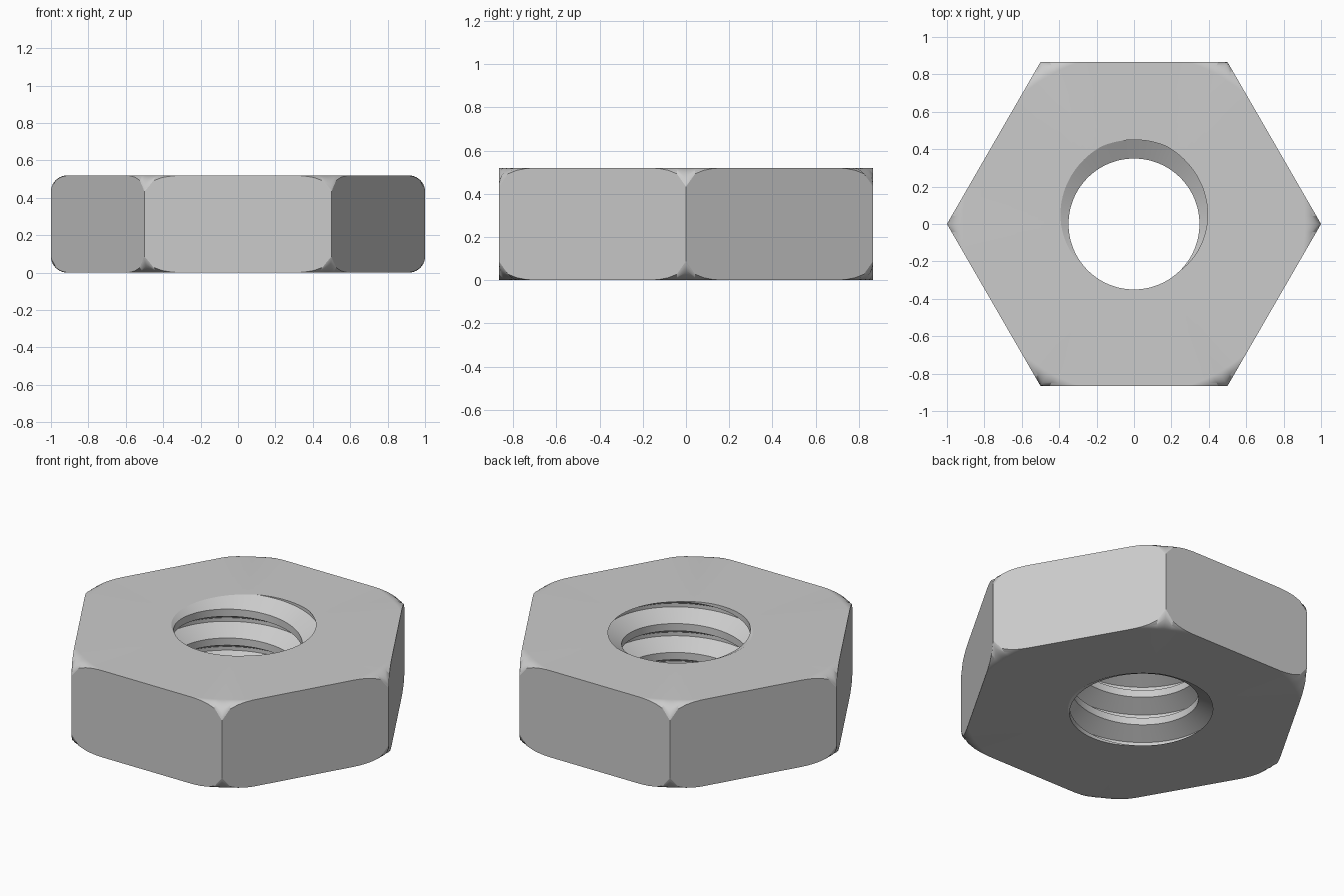
import bpy, bmesh, math

cube = bpy.data.objects.get("Cube")
if cube:
    bpy.data.objects.remove(cube, do_unlink=True)

APOTHEM = math.sqrt(3) / 2      # centre to flat, corners at radius 1
HEIGHT = 0.52
FILLET = 0.087                  # rounding of the hexagon corners
PITCH = HEIGHT / 3
MINOR, MAJOR = 0.35, 0.45       # thread crest and root radii
COLUMNS = 144                   # lines up with hexagon corners and thread edges
STEPS = 10

ROOT, CREST = 1 / 16, 3 / 8     # half widths of the groove, in pitches


def thread_radius(phase):
    """Trapezoid groove centred on whole-number phases."""
    d = abs(phase - round(phase))
    t = min(max((CREST - d) / (CREST - ROOT), 0), 1)
    return MINOR + (MAJOR - MINOR) * t


def hex_radius(angle):
    sector = math.radians(60)
    return APOTHEM / math.cos(angle % sector - sector / 2)


def section(angle):
    """Closed (radius, z) outline of the nut at one angle."""
    turn = angle / math.tau - 0.25
    pts = []
    # threaded bore, bottom to top
    marks = [k + e for k in range(-2, 6) for e in (-CREST, -ROOT, ROOT, CREST)]
    for m in marks:
        z = min(max((m + turn) * PITCH, 0), HEIGHT)
        pts.append((thread_radius(z / PITCH - turn), z))
    # rounded outer edge, top then bottom
    r = hex_radius(angle)
    inner = 1 - FILLET
    sweep = math.asin(min(max((r - inner) / FILLET, 0), 1))
    arc = []
    for i in range(STEPS + 1):
        a = sweep * i / STEPS
        arc.append((min(r, inner + FILLET * math.sin(a)),
                    FILLET * (1 - math.cos(a))))
    pts += [(q, HEIGHT - d) for q, d in arc]
    pts += [(q, d) for q, d in reversed(arc)]
    return pts


# sweep the section around the axis, sharing coincident vertices
bm = bmesh.new()
cache = {}


def vert(angle, point):
    r, z = point
    co = (r * math.cos(angle), r * math.sin(angle), z)
    key = tuple(round(c * 20000) for c in co)
    if key not in cache:
        cache[key] = bm.verts.new(co)
    return cache[key]


columns = []
for c in range(COLUMNS + 1):
    angle = math.tau * c / COLUMNS
    columns.append([vert(angle, p) for p in section(angle)])

for a, b in zip(columns, columns[1:]):
    for i in range(len(a)):
        j = (i + 1) % len(a)
        corners = list(dict.fromkeys((a[i], b[i], b[j], a[j])))
        if len(corners) > 2 and not bm.faces.get(corners):
            bm.faces.new(corners)

bmesh.ops.remove_doubles(bm, verts=bm.verts, dist=0.0001)
bmesh.ops.recalc_face_normals(bm, faces=bm.faces)
mesh = bpy.data.meshes.new("hex_nut")
bm.to_mesh(mesh)
bm.free()

nut = bpy.data.objects.new("hex_nut", mesh)
bpy.context.collection.objects.link(nut)

# plain grey steel
steel = bpy.data.materials.new("grey_steel")
steel.use_nodes = True
colour = (0.6, 0.6, 0.6, 1)
steel.diffuse_color = colour
steel.node_tree.nodes["Principled BSDF"].inputs["Base Color"].default_value = colour
mesh.materials.append(steel)

bpy.ops.object.select_all(action="DESELECT")
nut.select_set(True)
bpy.context.view_layer.objects.active = nut
bpy.ops.object.shade_smooth_by_angle(angle=math.radians(20))
